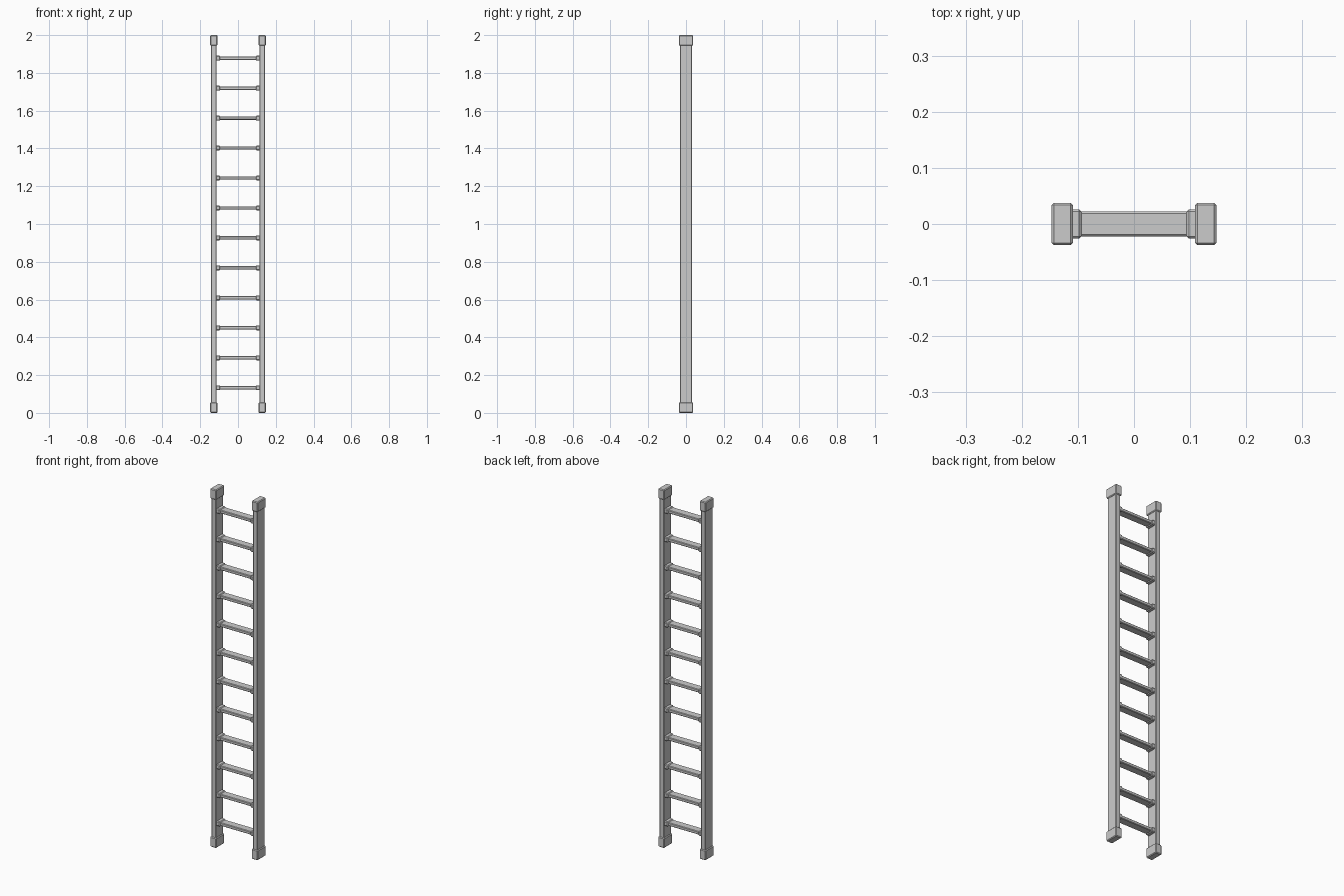
import bpy

if "Cube" in bpy.data.objects:
    bpy.data.objects.remove(bpy.data.objects["Cube"])

RUNGS = 12
FIRST_Z, LAST_Z = 0.133, 1.878


def box(name, x0, x1, depth, z0, z1, bevel):
    """Chamfered box centred on y = 0, spanning the given x and z ranges."""
    bpy.ops.mesh.primitive_cube_add(size=1, location=((x0 + x1) / 2, 0, (z0 + z1) / 2))
    ob = bpy.context.object
    ob.name = name
    ob.scale = (x1 - x0, depth, z1 - z0)
    bpy.ops.object.transform_apply(location=False, rotation=False, scale=True)
    mod = ob.modifiers.new("chamfer", 'BEVEL')
    mod.width = bevel
    mod.segments = 1
    return ob


def pair(name, x0, x1, *args):
    """The same box on the left and the right."""
    box("left_" + name, -x1, -x0, *args)
    box("right_" + name, x0, x1, *args)


# Side rails with end caps
pair("rail", 0.114, 0.142, 0.065, 0.02, 1.98, 0.003)
pair("foot_cap", 0.109, 0.147, 0.075, 0.0, 0.056, 0.004)
pair("top_cap", 0.109, 0.147, 0.075, 1.944, 2.0, 0.004)

# Rungs with a collar at each end
for i in range(RUNGS):
    z = FIRST_Z + (LAST_Z - FIRST_Z) * i / (RUNGS - 1)
    box(f"rung_{i + 1}", -0.118, 0.118, 0.044, z - 0.009, z + 0.009, 0.003)
    pair(f"rung_collar_{i + 1}", 0.094, 0.118, 0.052, z - 0.013, z + 0.013, 0.004)
